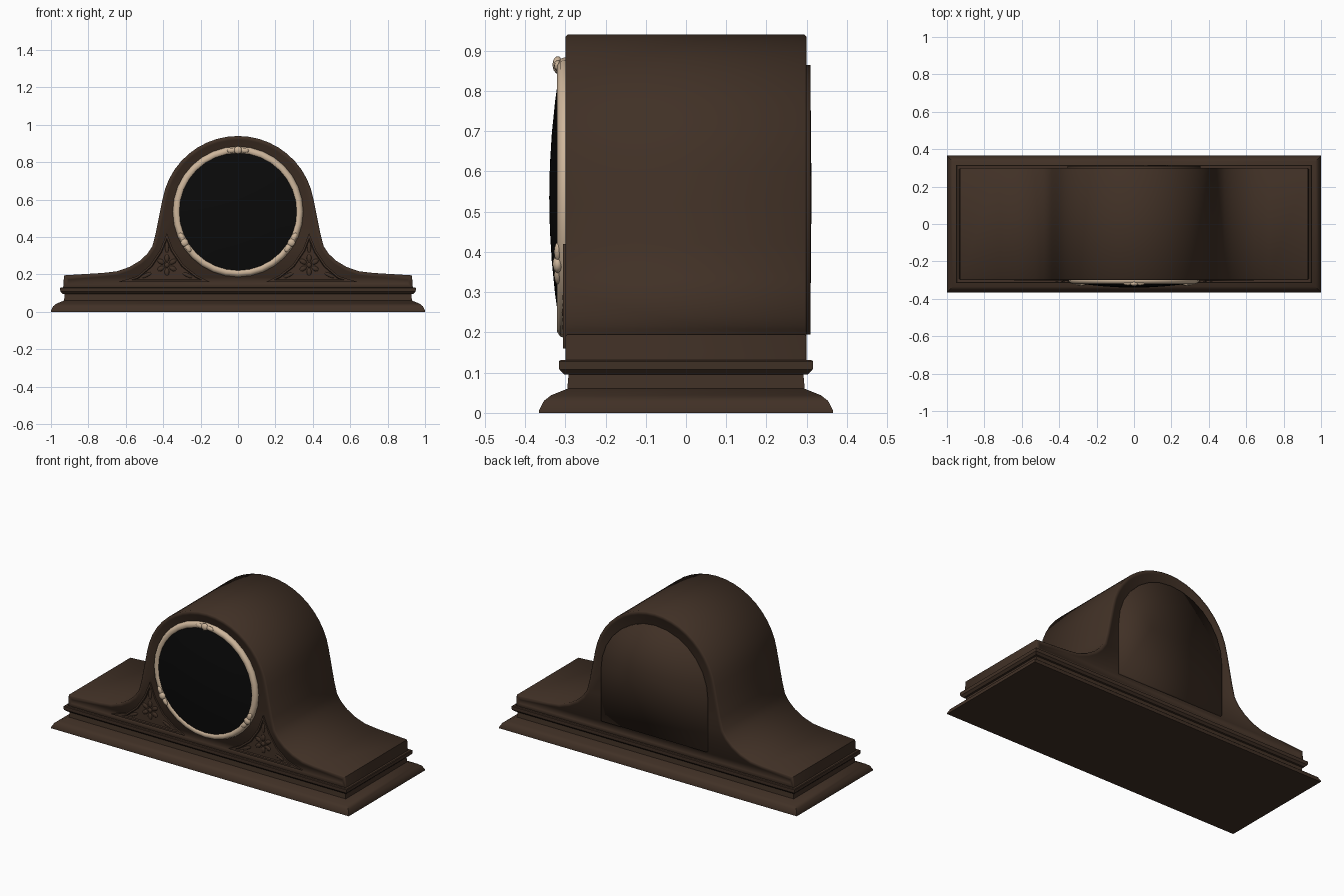
import bpy, bmesh
from math import sin, cos, pi, radians
from mathutils import Matrix, Vector

if "Cube" in bpy.data.objects:
    bpy.data.objects.remove(bpy.data.objects["Cube"], do_unlink=True)


def material(name, rgb):
    m = bpy.data.materials.new(name)
    m.use_nodes = True
    m.diffuse_color = (*rgb, 1)
    bsdf = m.node_tree.nodes["Principled BSDF"]
    bsdf.inputs["Base Color"].default_value = (*rgb, 1)
    bsdf.inputs["Roughness"].default_value = 0.6
    return m


WOOD = material("dark_wood", (0.052, 0.030, 0.019))
BRASS = material("pale_brass", (0.62, 0.47, 0.33))
GLASS = material("black_glass", (0.003, 0.003, 0.003))


def finish(bm, name, mat, angle=40):
    bmesh.ops.recalc_face_normals(bm, faces=bm.faces[:])
    me = bpy.data.meshes.new(name)
    bm.to_mesh(me)
    bm.free()
    ob = bpy.data.objects.new(name, me)
    bpy.context.collection.objects.link(ob)
    me.materials.append(mat)
    bpy.ops.object.select_all(action='DESELECT')
    ob.select_set(True)
    bpy.context.view_layer.objects.active = ob
    if angle >= 180:
        bpy.ops.object.shade_smooth()
    else:
        bpy.ops.object.shade_smooth_by_angle(angle=radians(angle))
    return ob


def bridge(bm, loops):
    """Join successive closed loops of vertices with quads."""
    for a, b in zip(loops, loops[1:]):
        n = len(a)
        for i in range(n):
            j = (i + 1) % n
            bm.faces.new((a[i], a[j], b[j], b[i]))


def slab(outline, y0, y1):
    """Extrude an x-z outline along y; returns the mesh and its two end faces."""
    bm = bmesh.new()
    loops = [[bm.verts.new((x, y, z)) for x, z in outline] for y in (y0, y1)]
    bridge(bm, loops)
    ends = [bm.faces.new(loop) for loop in loops]
    bmesh.ops.recalc_face_normals(bm, faces=bm.faces[:])
    bm.normal_update()
    return bm, ends


def inset(bm, faces, *steps):
    for thickness, depth in steps:
        for f in faces:
            bmesh.ops.inset_individual(bm, faces=[f], thickness=thickness,
                                       depth=depth, use_even_offset=True)


def lathe(profile, name, mat, zc, n):
    """Revolve (radius, y) points around the front-to-back axis; closed profile."""
    bm = bmesh.new()
    loops = [[bm.verts.new((r * cos(2 * pi * i / n), y, zc + r * sin(2 * pi * i / n)))
              for i in range(n)] for r, y in profile]
    bridge(bm, loops + loops[:1])
    bmesh.ops.remove_doubles(bm, verts=bm.verts[:], dist=1e-5)
    return finish(bm, name, mat, 60)


def blob(bm, centre, size, turn=0):
    """Squashed ball turned in the x-z plane."""
    mat = (Matrix.Translation(Vector(centre)) @ Matrix.Rotation(-turn, 4, 'Y')
           @ Matrix.Diagonal((*size, 1)))
    bmesh.ops.create_uvsphere(bm, u_segments=10, v_segments=6, radius=1, matrix=mat)


# Stepped plinth: rectangles offset from the case footprint
bm = bmesh.new()
steps = [(.065, 0), (.065, .007), (.053, .03), (.035, .044), (-.005, .06),
         (-.008, .095), (.003, .096), (.015, .108), (.016, .128), (.012, .131), (-.01, .131)]
rings = [[bm.verts.new((sx * (.935 + o), sy * (.30 + o), z))
          for sx, sy in ((-1, -1), (1, -1), (1, 1), (-1, 1))] for o, z in steps]
bridge(bm, rings)
bm.faces.new(rings[0])
bm.faces.new(rings[-1])
finish(bm, "plinth", WOOD, 35)

# Case: arched hump running out to low shoulders
ZC = 0.535
half = [(.41 * sin(radians(a)), .53 + .41 * cos(radians(a))) for a in range(0, 81, 8)]
half += [(.42, .52), (.44, .42), (.458, .35), (.485, .31), (.525, .273), (.58, .24),
         (.645, .217), (.72, .208), (.93, .195), (.935, .125)]
outline = half + [(-x, z) for x, z in reversed(half[1:])]
bm, ends = slab(outline, -.295, .295)
inset(bm, ends, (.005, .005), (.015, 0), (.004, -.004))
finish(bm, "case", WOOD, 50)

# Rear access door, softly shaded with an off-centre apex
arch = [(.355, .195)] + [(.355 * cos(pi * i / 14), .51 + .355 * sin(pi * i / 14))
                         for i in range(15)] + [(-.355, .195)]
bm, ends = slab(arch, .285, .309)
apex = bmesh.ops.poke(bm, faces=[ends[1]])["verts"][0]
apex.co = (.14, .312, .55)
finish(bm, "rear_door", WOOD, 180)

# Bezel ring and domed glass
lathe([(.328 + .021 * cos(2 * pi * i / 10), -.301 + .02 * sin(2 * pi * i / 10))
       for i in range(10)], "bezel", BRASS, ZC, 32)
dome = [(r, -.340 + .026 * (r / .32) ** 2) for r in (0, .08, .16, .24, .32)]
lathe(dome + [(.32, -.29), (0, -.29)], "glass", GLASS, ZC, 32)

# Bezel ornaments: a bead flanked by two leaves
bm = bmesh.new()
for deg in (90, -30, 210):
    a = radians(deg)
    for step, size in ((0, (.022, .013, .022)), (-.1, (.014, .009, .026)), (.1, (.014, .009, .026))):
        t = a + step
        blob(bm, (.33 * cos(t), -.319, ZC + .33 * sin(t)), size, t)
finish(bm, "bezel_ornaments", BRASS, 60)

# Carved corner panels with a flower and leaves
corner = [(.38, .42), (.345, .33), (.29, .25), (.22, .195), (.15, .16),
          (.64, .16), (.54, .19), (.47, .25), (.42, .325)]
for side, name in ((1, "left"), (-1, "right")):
    bm, ends = slab([(side * x, z) for x, z in corner], -.306, -.285)
    inset(bm, ends[:1], (.010, 0), (.004, -.006))
    finish(bm, name + "_corner_panel", WOOD, 30)
    bm = bmesh.new()
    fx, fz = side * .38, .25
    blob(bm, (fx, -.301, fz), (.014, .008, .014))
    for k in range(6):
        t = radians(90 + 60 * k)
        blob(bm, (fx + .037 * cos(t), -.300, fz + .037 * sin(t)), (.021, .007, .013), t)
    for x, z, deg in ((.38, .345, 90), (.27, .196, 25), (.49, .196, -25)):
        blob(bm, (side * x, -.300, z), (.032, .005, .010), side * radians(deg))
    finish(bm, name + "_flower_carving", WOOD, 60)
